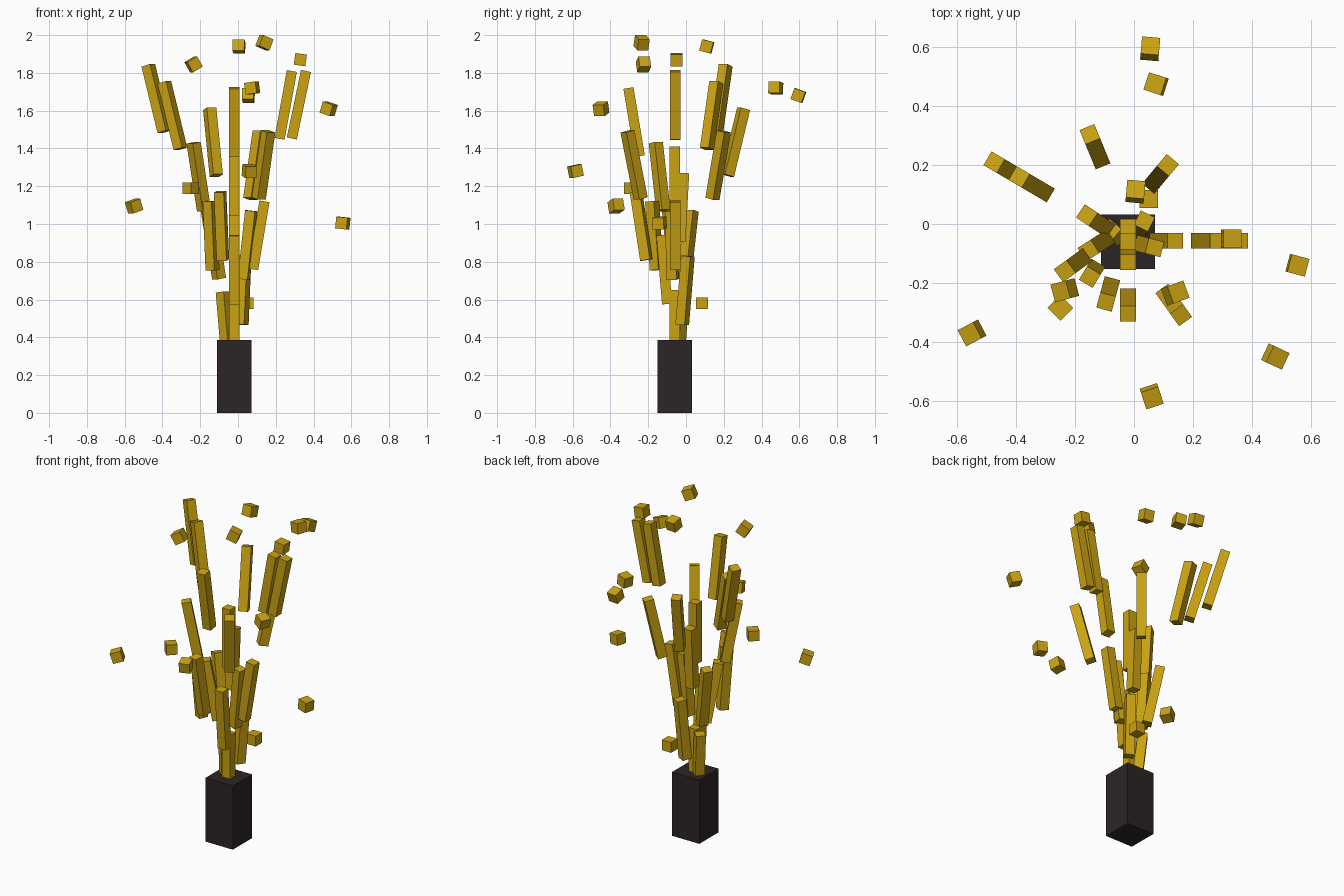
import bpy
import math
from mathutils import Matrix, Vector

default_cube = bpy.data.objects.get("Cube")
if default_cube:
    bpy.data.objects.remove(default_cube, do_unlink=True)


def make_material(name, color):
    material = bpy.data.materials.new(name)
    material.use_nodes = True
    material.diffuse_color = color
    shader = next(n for n in material.node_tree.nodes if n.type == "BSDF_PRINCIPLED")
    shader.inputs["Base Color"].default_value = color
    return material


gold = make_material("golden yellow", (0.6, 0.37, 0.006, 1))
charcoal = make_material("charcoal brown", (0.026, 0.018, 0.018, 1))


def add_box(name, size, center, rotation, material):
    """Add a flat-faced box with its dimensions baked into the mesh."""
    bpy.ops.mesh.primitive_cube_add(size=1)
    box = bpy.context.object
    box.name = name
    box.data.transform(Matrix.Diagonal((*size, 1)))
    box.matrix_world = Matrix.Translation(center) @ rotation
    box.data.materials.append(material)
    return box


def turned(yaw, tilt):
    """Lean away from vertical by tilt, toward the compass angle yaw."""
    return Matrix.Rotation(yaw, 4, "Z") @ Matrix.Rotation(tilt, 4, "Y")


# Launcher block at the bottom
add_box("base_block", (0.184, 0.184, 0.386), (-0.02, -0.06, 0.193),
        Matrix.Identity(4), charcoal)

# Streak bars: top x, top y, top height, bottom x, bottom y
streak_length = 0.365
streak_width = 0.054
streaks = {
    "outer_left": [
        (-0.475, 0.21, 1.84, -0.39, 0.16),
        (-0.39, 0.16, 1.75, -0.305, 0.11),
    ],
    "outer_right": [
        (0.285, -0.057, 1.81, 0.22, -0.057),
        (0.36, -0.057, 1.81, 0.285, -0.057),
        (0.14, -0.057, 1.12, 0.08, -0.057),
        (0.07, -0.08, 1.07, 0.03, -0.07),
    ],
    "back": [
        (-0.15, 0.305, 1.61, -0.115, 0.22),
        (0.115, 0.2, 1.49, 0.065, 0.14),
        (-0.16, 0.03, 1.07, -0.1, -0.01),
        (0.035, 0.01, 0.83, 0.02, -0.02),
        (-0.08, -0.02, 0.64, -0.05, -0.045),
    ],
    "front": [
        (-0.02, -0.305, 1.72, -0.02, -0.245),
        (0.16, -0.31, 1.49, 0.11, -0.24),
        (-0.235, -0.16, 1.43, -0.18, -0.12),
        (-0.095, -0.265, 1.17, -0.08, -0.21),
        (-0.15, -0.18, 1.12, -0.135, -0.155),
        (-0.155, -0.09, 1.07, -0.1, -0.055),
        (-0.02, -0.13, 0.94, -0.02, -0.1),
    ],
    "center": [
        (-0.02, -0.01, 1.27, -0.02, -0.03),
        (-0.02, -0.06, 1.41, -0.02, -0.06),
        (-0.02, -0.06, 0.65, -0.02, -0.06),
    ],
}
for group, bars in streaks.items():
    for number, (top_x, top_y, top_z, low_x, low_y) in enumerate(bars, start=1):
        spread = math.hypot(top_x - low_x, top_y - low_y)
        rise = math.sqrt(streak_length ** 2 - spread ** 2)
        top = Vector((top_x, top_y, top_z))
        bottom = Vector((low_x, low_y, top_z - rise))
        yaw = math.atan2(top_y - low_y, top_x - low_x) if spread else 0
        add_box(f"{group}_streak_{number}",
                (streak_width, streak_width, streak_length),
                (top + bottom) / 2,
                turned(yaw, math.atan2(spread, rise)), gold)

# Loose spark cubes: position, then yaw and tilt in degrees
spark_size = 0.062
sparks = [
    ((0.14, -0.235, 1.96), 20, 22),
    ((0.005, 0.11, 1.94), 85, 15),
    ((-0.235, -0.225, 1.845), 15, -30),
    ((0.33, -0.05, 1.87), 0, 8),
    ((0.075, 0.475, 1.72), -18, -8),
    ((0.055, 0.595, 1.68), 85, 20),
    ((0.48, -0.45, 1.61), -25, 18),
    ((0.06, -0.585, 1.28), -72, 12),
    ((-0.55, -0.37, 1.095), 28, -18),
    ((-0.25, -0.285, 1.19), 45, 0),
    ((0.555, -0.14, 1.005), -15, 6),
    ((0.05, 0.085, 0.58), 0, 0),
]
for number, (center, yaw, tilt) in enumerate(sparks, start=1):
    add_box(f"spark_{number}", (spark_size,) * 3, center,
            turned(math.radians(yaw), math.radians(tilt)), gold)
